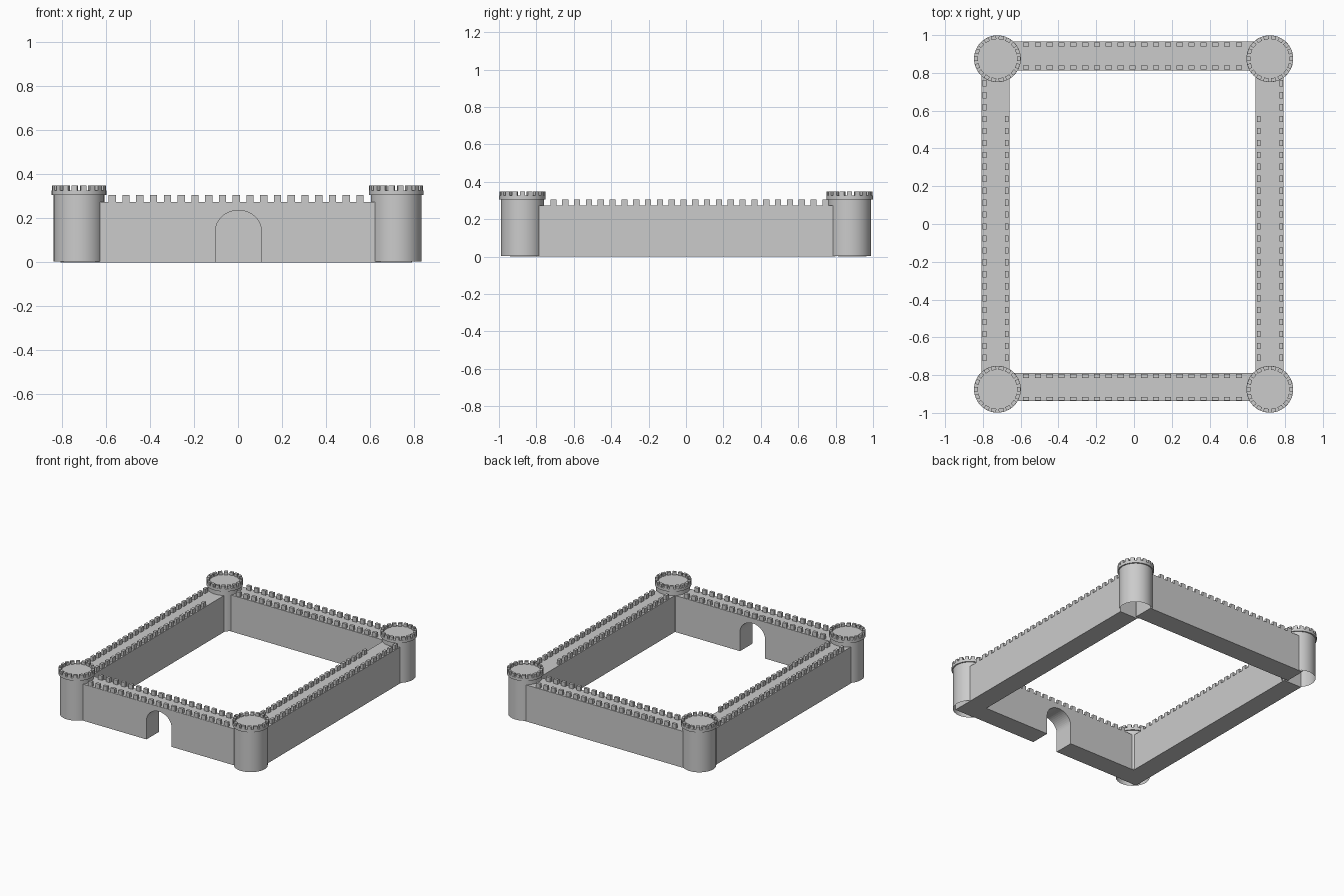
import bpy, bmesh, math
from mathutils import Matrix, Vector

if "Cube" in bpy.data.objects:
    bpy.data.objects.remove(bpy.data.objects["Cube"])

WALL_TOP, MERLON_TOP = 0.273, 0.306


def finish(name, bm, smooth=False):
    me = bpy.data.meshes.new(name)
    bmesh.ops.recalc_face_normals(bm, faces=bm.faces)
    bm.to_mesh(me)
    bm.free()
    ob = bpy.data.objects.new(name, me)
    bpy.context.collection.objects.link(ob)
    if smooth:
        bpy.context.view_layer.objects.active = ob
        ob.select_set(True)
        bpy.ops.object.shade_smooth_by_angle(angle=math.radians(30))
        ob.select_set(False)
    return ob


def add_box(bm, x0, x1, y0, y1, z0, z1):
    m = Matrix.Translation(((x0 + x1) / 2, (y0 + y1) / 2, (z0 + z1) / 2))
    m = m @ Matrix.Diagonal((x1 - x0, y1 - y0, z1 - z0, 1))
    bmesh.ops.create_cube(bm, size=1, matrix=m)


def box(name, *b):
    bm = bmesh.new()
    add_box(bm, *b)
    return finish(name, bm)


def merlon_row(name, axis, start, pitch, count, across, z0=WALL_TOP - 0.002):
    # row of teeth along x or y
    bm = bmesh.new()
    for i in range(count):
        a = start + i * pitch
        along, side = (a, a + 0.033), (across - 0.01, across + 0.01)
        xy = along + side if axis == 'x' else side + along
        add_box(bm, *xy, z0, MERLON_TOP)
    return finish(name, bm)


def arch(name, half, spring, y0, y1, z0, segs=24):
    # extruded round-topped gate outline
    pts = [(half, z0)]
    pts += [(half * math.cos(math.pi * i / segs), spring + 0.093 * half / 0.104 * math.sin(math.pi * i / segs))
            for i in range(segs + 1)]
    pts.append((-half, z0))
    bm = bmesh.new()
    f = bm.faces.new([bm.verts.new((x + 0.002, y0, z)) for x, z in pts])
    ext = bmesh.ops.extrude_face_region(bm, geom=[f])
    bmesh.ops.translate(bm, vec=(0, y1 - y0, 0),
                        verts=[v for v in ext['geom'] if isinstance(v, bmesh.types.BMVert)])
    return finish(name, bm)


# Curtain walls
front = box("front_wall", -0.68, 0.665, -0.937, -0.79, 0, WALL_TOP)
box("back_wall", -0.68, 0.665, 0.812, 0.966, 0.0, WALL_TOP)
box("left_wall", -0.807, -0.66, -0.94, 0.80, 0, WALL_TOP)
box("right_wall", 0.644, 0.792, -0.94, 0.80, 0, WALL_TOP)

# Gate passage cut through the front wall
cutter = arch("gate_cutter", 0.104, 0.143, -1.0, -0.7, -0.1)
cutter.hide_render = True
cutter.hide_set(True)
mod = front.modifiers.new("gate", 'BOOLEAN')
mod.object = cutter
mod.solver = 'EXACT'

# Battlements on the walls
for name, y in (("front_outer", -0.925), ("front_inner", -0.804), ("back_inner", 0.828), ("back_outer", 0.95)):
    merlon_row(name + "_merlons", 'x', -0.588, 0.0626, 19, y)
for name, x, n in (("left_outer", -0.792, 24), ("left_inner", -0.674, 21),
                   ("right_inner", 0.660, 21), ("right_outer", 0.779, 24)):
    merlon_row(name + "_merlons", 'y', -0.725, 0.0632, n, x)

# Corner towers: open-bottomed drum, overhanging cap and ring of teeth
for side, cx in (("left", -0.723), ("right", 0.719)):
    for end, cy in (("front", -0.875), ("back", 0.875)):
        c = Matrix.Translation((cx, cy, 0))
        bm = bmesh.new()
        bmesh.ops.create_cone(bm, cap_ends=False, segments=48, radius1=0.115, radius2=0.115, depth=0.306,
                              matrix=c @ Matrix.Translation((0, 0, 0.157)))
        finish(f"{end}_{side}_tower", bm, True)
        bm = bmesh.new()
        bmesh.ops.create_cone(bm, cap_ends=True, segments=48, radius1=0.124, radius2=0.124, depth=0.02,
                              matrix=c @ Matrix.Translation((0, 0, 0.316)))
        finish(f"{end}_{side}_tower_cap", bm, True)
        bm = bmesh.new()
        for i in range(18):
            m = c @ Matrix.Rotation(math.tau * i / 18, 4, 'Z') @ Matrix.Translation((0.113, 0, 0.336))
            bmesh.ops.create_cube(bm, size=1, matrix=m @ Matrix.Diagonal((0.02, 0.026, 0.024, 1)))
        finish(f"{end}_{side}_tower_merlons", bm)
